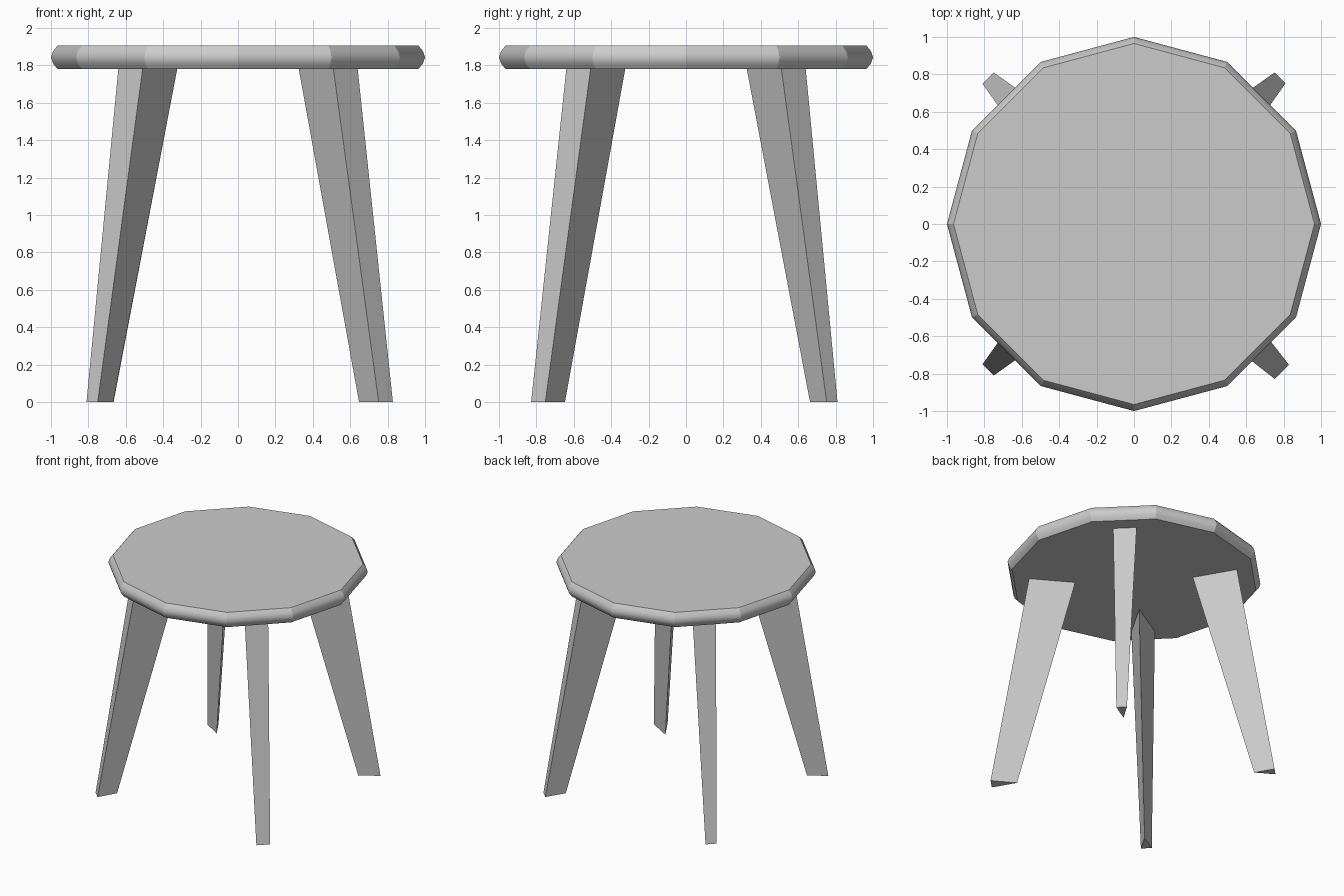
import bpy
import bmesh
from math import cos, sin, pi

if "Cube" in bpy.data.objects:
    bpy.data.objects.remove(bpy.data.objects["Cube"])


def finish(name, bm):
    bmesh.ops.recalc_face_normals(bm, faces=bm.faces[:])
    mesh = bpy.data.meshes.new(name)
    bm.to_mesh(mesh)
    bm.free()
    obj = bpy.data.objects.new(name, mesh)
    bpy.context.collection.objects.link(obj)
    return obj


def loft(rings):
    """Skin a stack of equal-sized rings and cap both ends."""
    bm = bmesh.new()
    loops = [[bm.verts.new(p) for p in ring] for ring in rings]
    n = len(loops[0])
    for a, b in zip(loops, loops[1:]):
        for i in range(n):
            j = (i + 1) % n
            bm.faces.new((a[i], a[j], b[j], b[i])).smooth = True
    bm.faces.new(loops[0][::-1])
    bm.faces.new(loops[-1])
    return bm


# Seat: twelve-sided disc with a rounded rim, crisp between facets
SIDES = 12
profile = [(0.965, 1.78), (0.989, 1.81), (1.0, 1.842), (0.989, 1.875), (0.965, 1.905)]
seat = loft([[(r * cos(2 * pi * i / SIDES), r * sin(2 * pi * i / SIDES), z)
              for i in range(SIDES)] for r, z in profile])
for e in seat.edges:
    z0, z1 = (v.co.z for v in e.verts)
    e.smooth = abs(z0 - z1) < 1e-4 and 1.79 < z0 < 1.9
finish("seat", seat)


def leg(name, sx, sy, far, near, inner):
    """Tapered triangular leg: flat side outward, ridge toward the centre."""
    def tri(a, b, c, z):
        return [(sx * a, sy * b, z), (sx * b, sy * a, z), (sx * c, sy * c, z)]
    bm = loft([tri(far, near, inner, 0), tri(0.64, 0.51, 0.325, 1.78)])
    for f in bm.faces:
        f.smooth = False
    finish(name, bm)


# Splayed legs; the front right foot is slightly larger
leg("front_left_leg", -1, -1, 0.81, 0.75, 0.667)
leg("front_right_leg", 1, -1, 0.828, 0.752, 0.647)
leg("back_left_leg", -1, 1, 0.81, 0.75, 0.665)
leg("back_right_leg", 1, 1, 0.81, 0.752, 0.663)
